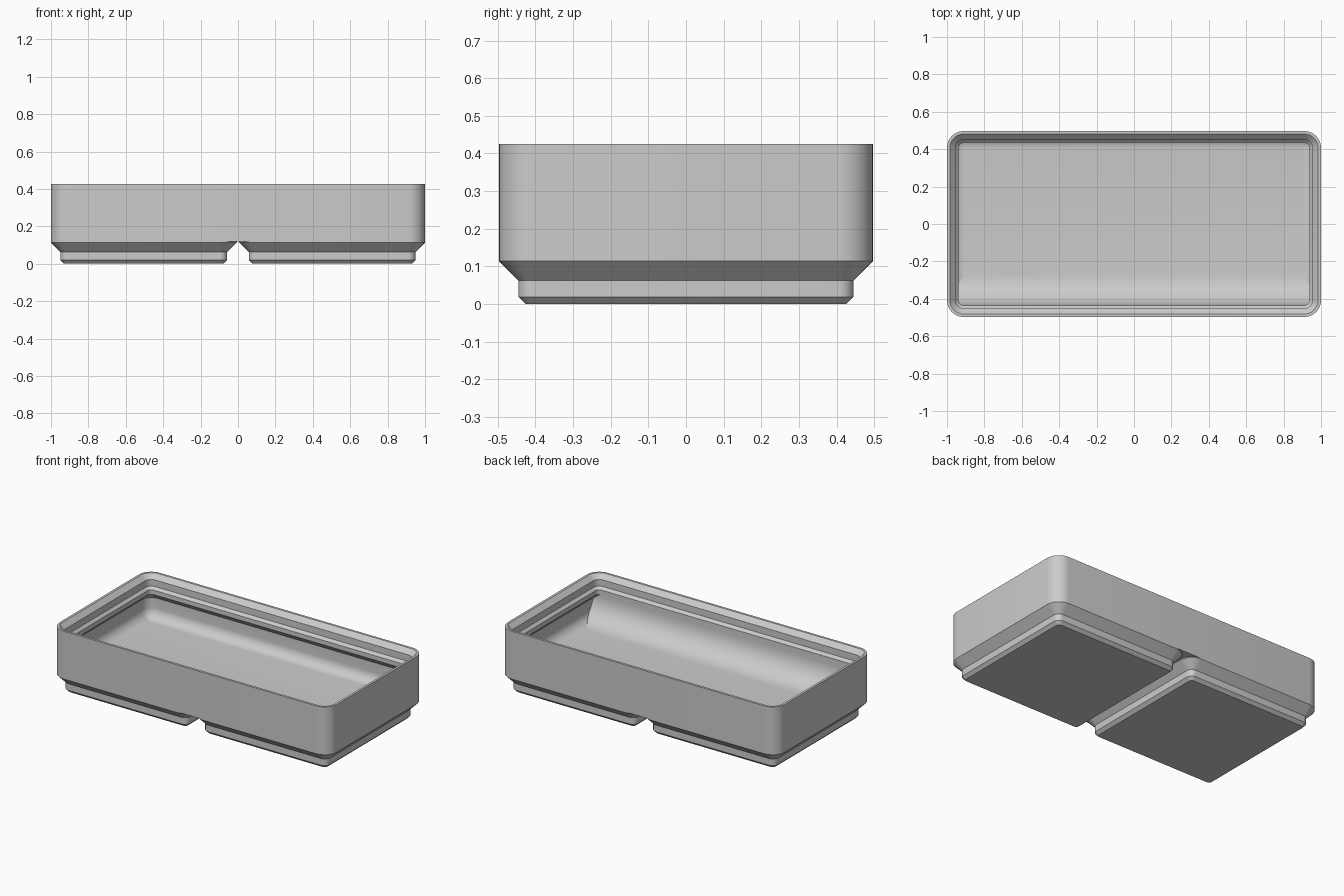
import bpy, bmesh, math

cube = bpy.data.objects.get("Cube")
if cube:
    bpy.data.objects.remove(cube, do_unlink=True)

MM = 2 / 83.5            # model units per millimetre
HALF_X, HALF_Y = 41.75, 20.75
CORNER = 3.75
STEPS = 8                # segments per rounded corner

grey = bpy.data.materials.new("plain grey")
grey.use_nodes = True
grey.diffuse_color = (0.6, 0.6, 0.6, 1)
grey.node_tree.nodes["Principled BSDF"].inputs["Base Color"].default_value = (0.6, 0.6, 0.6, 1)


def finish(name, bm, location=(0, 0, 0)):
    bmesh.ops.recalc_face_normals(bm, faces=bm.faces)
    mesh = bpy.data.meshes.new(name)
    bm.to_mesh(mesh)
    bm.free()
    mesh.materials.append(grey)
    obj = bpy.data.objects.new(name, mesh)
    obj.location = location
    bpy.context.collection.objects.link(obj)
    bpy.ops.object.select_all(action="DESELECT")
    obj.select_set(True)
    bpy.context.view_layer.objects.active = obj
    bpy.ops.object.shade_smooth_by_angle(angle=math.radians(25))
    return obj


def ring(bm, hx, hy, inset, z):
    """Rounded rectangle of vertices, moved in by inset."""
    r = max(CORNER - inset, 0.05)
    verts = []
    for i, (sx, sy) in enumerate([(1, 1), (-1, 1), (-1, -1), (1, -1)]):
        for k in range(STEPS + 1):
            a = math.pi / 2 * (i + k / STEPS)
            x = sx * (hx - inset - r) + r * math.cos(a)
            y = sy * (hy - inset - r) + r * math.sin(a)
            verts.append(bm.verts.new((x * MM, y * MM, z * MM)))
    return verts


def loft(name, hx, hy, profile, location=(0, 0, 0)):
    """Closed solid swept round a rounded rectangle; profile is (inset, z)."""
    bm = bmesh.new()
    rings = [ring(bm, hx, hy, inset, z) for inset, z in profile]
    for a, b in zip(rings, rings[1:]):
        for i in range(len(a)):
            j = (i + 1) % len(a)
            bm.faces.new((a[i], a[j], b[j], b[i]))
    bm.faces.new(rings[0])
    bm.faces.new(rings[-1])
    return finish(name, bm, location)


# Tray body: outer wall, stacking lip, lip underside, inner wall
FLOOR, LIP, TOP = 5.7, 14.0, 17.75
WALL, LIP_IN, FILLET = 0.95, 2.6, 2.8
profile = [(0, 4.95), (0, TOP), (0.65, TOP), (1.9, LIP + 2.5), (1.9, LIP + 0.7),
           (LIP_IN, LIP), (LIP_IN, LIP - 1.2), (WALL, LIP - 1.2 - LIP_IN + WALL)]
# Rounded join between inner wall and floor
for k in range(9):
    a = math.pi / 2 * k / 8
    profile.append((WALL + FILLET * (1 - math.cos(a)), FLOOR + FILLET * (1 - math.sin(a))))
loft("tray_body", HALF_X, HALF_Y, profile)

# Two stepped feet
foot = [(2.95, 0), (2.15, 0.8), (2.15, 2.6), (0, 4.75), (0, 5.0)]
for side, name in ((-1, "right_foot"), (1, "left_foot")):
    loft(name, HALF_Y, HALF_Y, foot, (side * 21 * MM, 0, 0))

# Curved scoop inside the front wall, level with the lip
bm = bmesh.new()
RADIUS = 6.5
front = -HALF_Y + LIP_IN
back = -HALF_Y + 1.8
outline = [(back, FLOOR - 0.3), (back, LIP - 0.05), (front, LIP - 0.05)]
for k in range(11):
    a = math.pi / 2 * k / 10
    outline.append((front + RADIUS * (1 - math.cos(a)), FLOOR + RADIUS * (1 - math.sin(a))))
outline.append((front + RADIUS, FLOOR - 0.3))
end = HALF_X - WALL - 0.05
face = bm.faces.new([bm.verts.new((-end * MM, y * MM, z * MM)) for y, z in outline])
extruded = bmesh.ops.extrude_face_region(bm, geom=[face])
moved = [v for v in extruded["geom"] if isinstance(v, bmesh.types.BMVert)]
bmesh.ops.translate(bm, verts=moved, vec=(2 * end * MM, 0, 0))
finish("front_scoop", bm)
